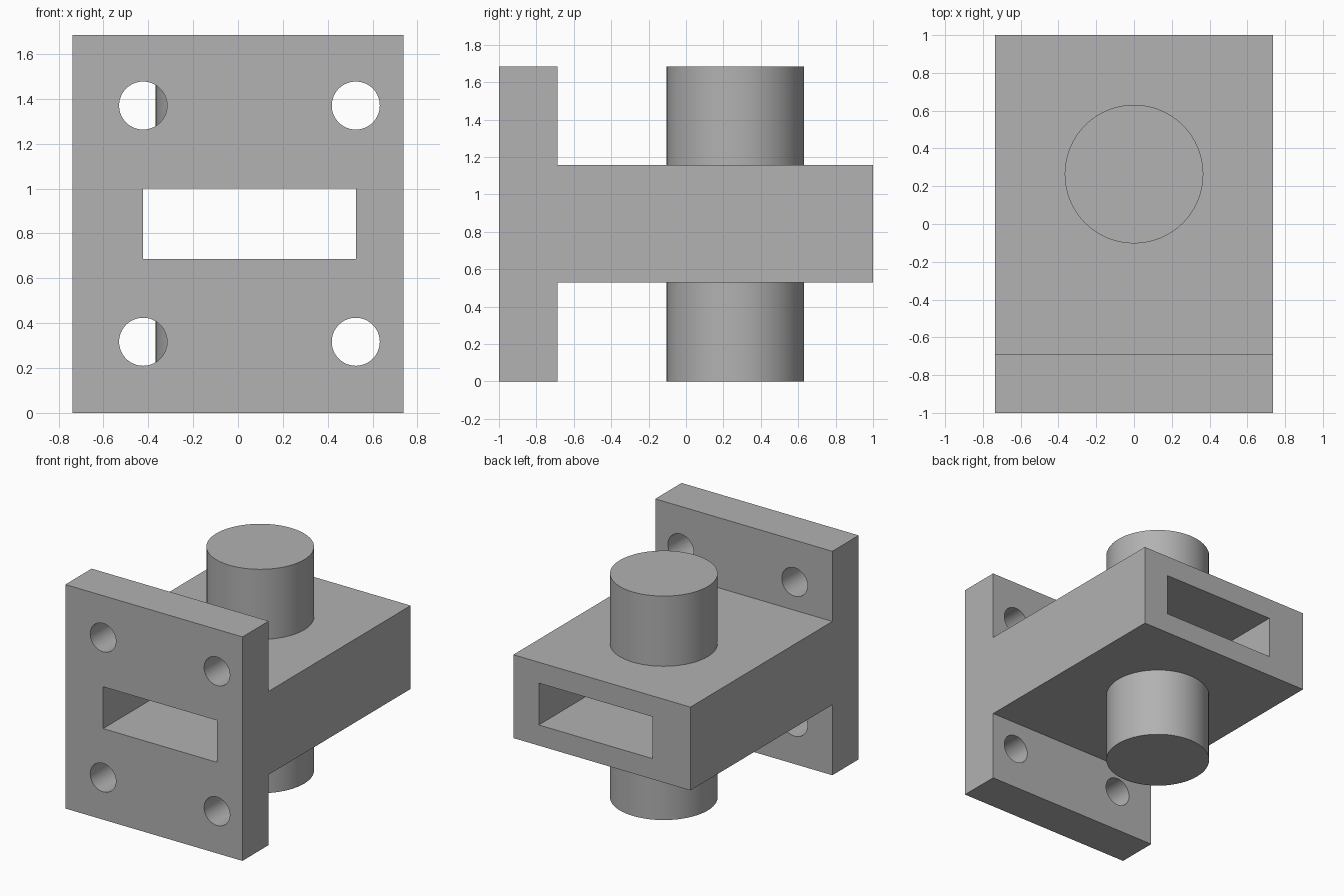
import bpy, bmesh, math
from mathutils import Matrix

cube = bpy.data.objects.get("Cube")
if cube:
    bpy.data.objects.remove(cube, do_unlink=True)

grey = bpy.data.materials.new("plain_grey")
grey.use_nodes = True
colour = (0.445, 0.445, 0.445, 1)
grey.diffuse_color = colour
grey.node_tree.nodes["Principled BSDF"].inputs["Base Color"].default_value = colour

HALF_X = 0.737
HEIGHT = 1.685
PLATE_BACK = -0.687
BODY_LOW, BODY_HIGH = 0.53, 1.157
SLOT_X = (-0.423, 0.525)


def finish(name, bm):
    bmesh.ops.recalc_face_normals(bm, faces=bm.faces)
    mesh = bpy.data.meshes.new(name)
    bm.to_mesh(mesh)
    bm.free()
    mesh.materials.append(grey)
    obj = bpy.data.objects.new(name, mesh)
    bpy.context.collection.objects.link(obj)
    return obj


def activate(obj):
    bpy.ops.object.select_all(action='DESELECT')
    obj.select_set(True)
    bpy.context.view_layer.objects.active = obj


def smooth(obj):
    activate(obj)
    bpy.ops.object.shade_smooth_by_angle(angle=math.radians(30))


def cylinder(name, centre, radius, depth, along_y=False):
    bm = bmesh.new()
    turn = Matrix.Rotation(math.pi / 2, 4, 'X') if along_y else Matrix()
    bmesh.ops.create_cone(bm, cap_ends=True, segments=64, radius1=radius, radius2=radius,
                          depth=depth, matrix=Matrix.Translation(centre) @ turn)
    return finish(name, bm)


def box(name, low, high):
    bm = bmesh.new()
    centre = [(a + b) / 2 for a, b in zip(low, high)]
    size = [b - a for a, b in zip(low, high)]
    bmesh.ops.create_cube(bm, size=1, matrix=Matrix.Translation(centre) @ Matrix.Diagonal((*size, 1)))
    return finish(name, bm)


def cut(target, cutter):
    cutter.hide_render = True
    mod = target.modifiers.new("cut", 'BOOLEAN')
    mod.operation = 'DIFFERENCE'
    mod.solver = 'EXACT'
    mod.object = cutter
    activate(target)
    bpy.ops.object.modifier_apply(modifier=mod.name)
    bpy.data.objects.remove(cutter, do_unlink=True)


# Flange plate and body: one T-shaped side profile extruded across x
profile = [(-1, 0), (PLATE_BACK, 0), (PLATE_BACK, BODY_LOW), (1, BODY_LOW),
           (1, BODY_HIGH), (PLATE_BACK, BODY_HIGH), (PLATE_BACK, HEIGHT), (-1, HEIGHT)]
bm = bmesh.new()
face = bm.faces.new([bm.verts.new((-HALF_X, y, z)) for y, z in profile])
extruded = bmesh.ops.extrude_face_region(bm, geom=[face])["geom"]
bmesh.ops.translate(bm, vec=(2 * HALF_X, 0, 0),
                    verts=[v for v in extruded if isinstance(v, bmesh.types.BMVert)])
flanged_body = finish("flanged_body", bm)

# Rectangular channel running front to back
cut(flanged_body, box("channel_cutter", (SLOT_X[0], -1.1, 0.685), (SLOT_X[1], 1.1, 1.0)))

# Bolt holes in the flange, in line with the channel's sides
for x in SLOT_X:
    for z in (0.317, 1.37):
        cut(flanged_body, cylinder("bolt_hole_cutter", (x, -0.85, z), 0.107, 0.5, along_y=True))
smooth(flanged_body)

# Round bosses above and below, seated slightly into the body
SEAT = 0.02
for name, low, high in (("upper_boss", BODY_HIGH - SEAT, HEIGHT),
                        ("lower_boss", 0, BODY_LOW + SEAT)):
    smooth(cylinder(name, (0, 0.264, (low + high) / 2), 0.367, high - low))
